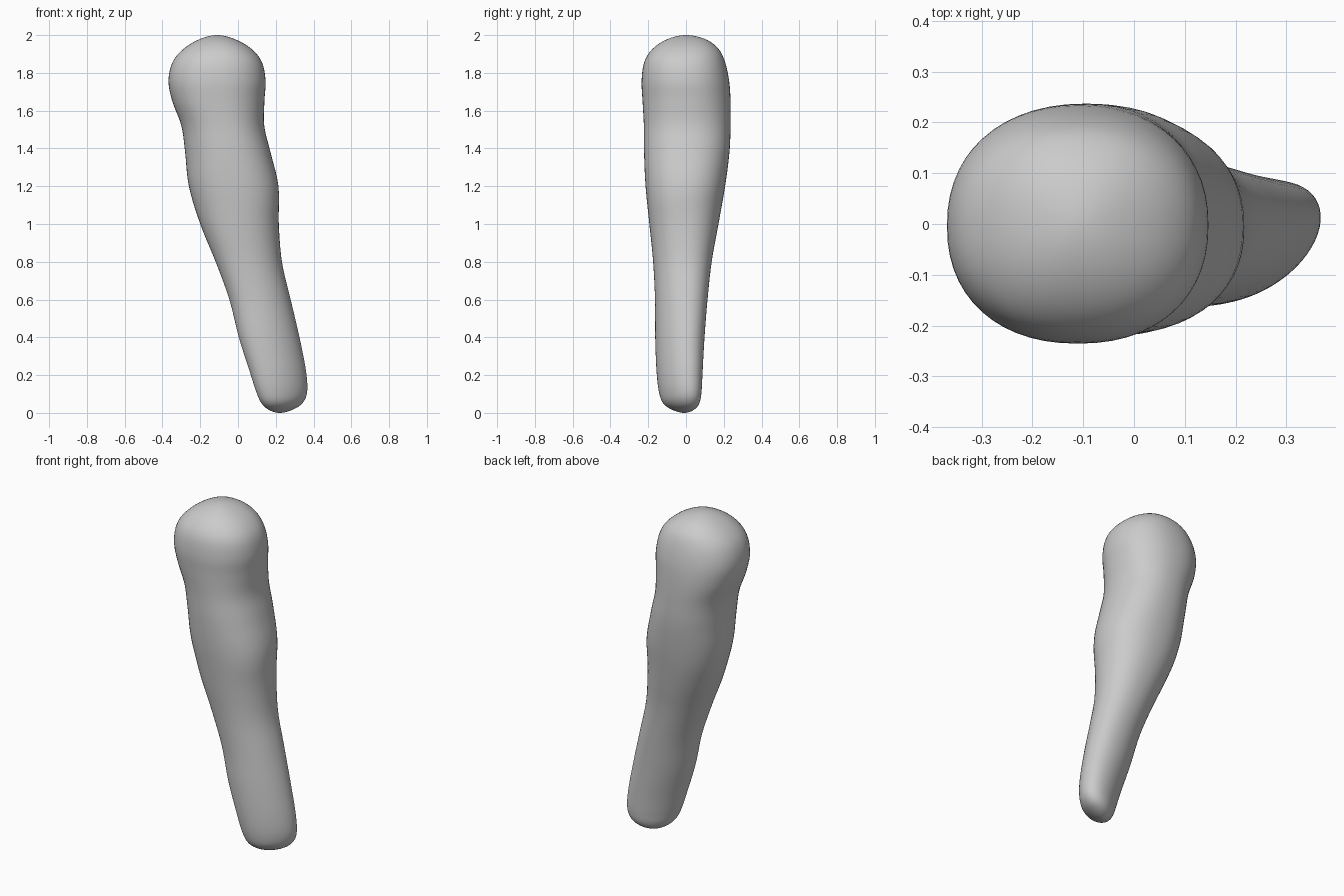
import bpy
import bmesh
import math

SIDES = 56   # points around each ring
STEPS = 5    # rings between two stations

# Stations from bottom to top: height, x min, x max, y min, y max
STATIONS = [
    (0.0, .22, .22, -.01, -.01),
    (.015, .165, .285, -.07, .04),
    (.05, .125, .34, -.12, .07),
    (.11, .097, .366, -.143, .082),
    (.22, .062, .36, -.156, .088),
    (.4, .005, .325, -.163, .098),
    (.6, -.045, .278, -.164, .114),
    (.8, -.118, .232, -.174, .136),
    (1.0, -.2, .216, -.194, .172),
    (1.2, -.26, .214, -.214, .207),
    (1.38, -.28, .172, -.222, .23),
    (1.52, -.3, .139, -.223, .236),
    (1.65, -.348, .14, -.23, .236),
    (1.76, -.368, .146, -.235, .228),
    (1.86, -.345, .125, -.22, .206),
    (1.93, -.285, .068, -.174, .17),
    (1.98, -.2, -.02, -.095, .1),
    (2.0, -.11, -.11, 0.0, 0.0),
]


def ring_shape(station):
    """Height, centre and half widths of one station."""
    z, x0, x1, y0, y1 = station
    return (z, (x0 + x1) / 2, (y0 + y1) / 2, (x1 - x0) / 2, (y1 - y0) / 2)


def mirrored(shape):
    """Continue the profile across a pole so the end is rounded."""
    return shape[:3] + (-shape[3], -shape[4])


def spline(a, b, c, d, t):
    return b + t * ((c - a) + t * ((2 * a - 5 * b + 4 * c - d)
                    + t * (3 * (b - c) + d - a))) / 2


def ring_points(shape):
    """A rounded section, slanted toward the back in the lower part."""
    z, cx, cy, hx, hy = shape
    low = min(1.0, max(0.0, 1.1 - z))
    slant = 0.4 * low * hx
    width = math.sqrt(hx * hx - slant * slant)
    power = 0.9 + 0.1 * low
    for i in range(SIDES):
        angle = math.tau * i / SIDES
        c, s = math.cos(angle), math.sin(angle)
        c = math.copysign(abs(c) ** power, c)
        s = math.copysign(abs(s) ** power, s)
        yield (cx + width * c + slant * s, cy + hy * s, z)


def build_limb(name, material):
    shapes = [ring_shape(s) for s in STATIONS]
    path = [mirrored(shapes[1])] + shapes + [mirrored(shapes[-2])]
    bm = bmesh.new()
    rings = []
    for k in range(len(shapes) - 1):
        for step in range(STEPS):
            if k == 0 and step == 0:
                continue
            shape = [spline(*v, step / STEPS) for v in zip(*path[k:k + 4])]
            rings.append([bm.verts.new(p) for p in ring_points(shape)])

    # Skin between neighbouring rings
    for lower, upper in zip(rings, rings[1:]):
        for i in range(SIDES):
            j = (i + 1) % SIDES
            bm.faces.new((lower[i], lower[j], upper[j], upper[i]))

    # Rounded ends close on a single point
    for ring, shape in ((rings[0], shapes[0]), (rings[-1], shapes[-1])):
        pole = bm.verts.new((shape[1], shape[2], shape[0]))
        for i in range(SIDES):
            bm.faces.new((ring[i], ring[(i + 1) % SIDES], pole))

    bmesh.ops.recalc_face_normals(bm, faces=bm.faces)
    for face in bm.faces:
        face.smooth = True
    mesh = bpy.data.meshes.new(name)
    bm.to_mesh(mesh)
    bm.free()
    mesh.materials.append(material)
    obj = bpy.data.objects.new(name, mesh)
    bpy.context.collection.objects.link(obj)
    return obj


def flat_material(name, colour):
    mat = bpy.data.materials.new(name)
    mat.use_nodes = True
    mat.diffuse_color = colour
    mat.node_tree.nodes["Principled BSDF"].inputs["Base Color"].default_value = colour
    return mat


default_cube = bpy.data.objects.get("Cube")
if default_cube:
    bpy.data.objects.remove(default_cube, do_unlink=True)

grey = flat_material("plain grey", (0.6, 0.6, 0.6, 1.0))
build_limb("limb", grey)
